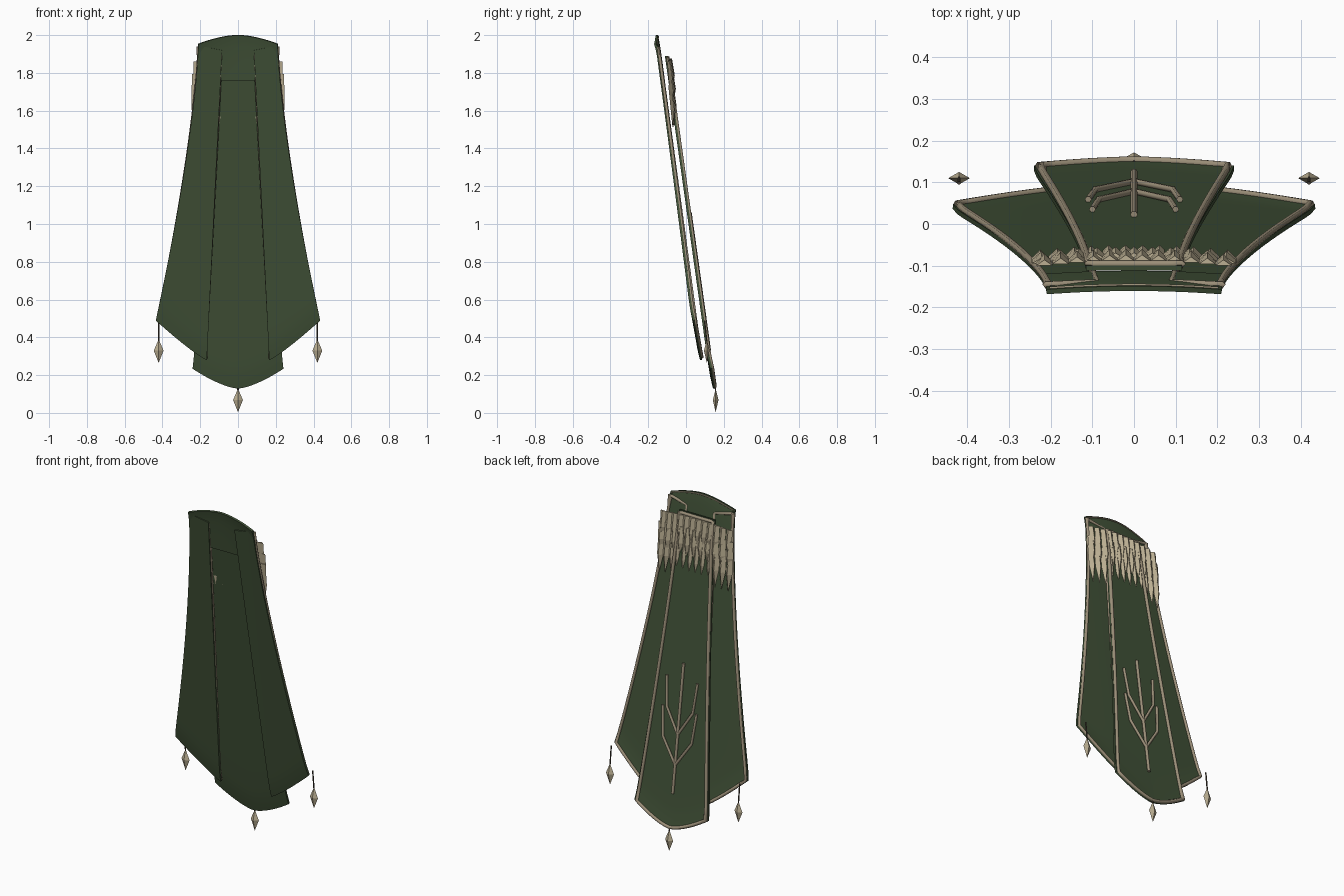
import bpy, bmesh, math
from mathutils import Vector

if "Cube" in bpy.data.objects:
    bpy.data.objects.remove(bpy.data.objects["Cube"])


def material(name, rgb):
    m = bpy.data.materials.new(name)
    m.diffuse_color = (*rgb, 1)
    m.use_nodes = True
    m.node_tree.nodes["Principled BSDF"].inputs["Base Color"].default_value = m.diffuse_color
    return m


GREEN = material("green_cloth", (0.052, 0.082, 0.038))
TRIM = material("tan_trim", (0.33, 0.275, 0.19))
BONE = material("pale_feather", (0.50, 0.43, 0.29))
CORD = material("dark_cord", (0.07, 0.055, 0.04))


def finish(name, bm, mat, smooth=None, thick=0):
    me = bpy.data.meshes.new(name)
    bm.to_mesh(me)
    bm.free()
    ob = bpy.data.objects.new(name, me)
    bpy.context.collection.objects.link(ob)
    me.materials.append(mat)
    bpy.ops.object.select_all(action='DESELECT')
    ob.select_set(True)
    bpy.context.view_layer.objects.active = ob
    if thick:
        mod = ob.modifiers.new("thickness", 'SOLIDIFY')
        mod.thickness, mod.offset = thick, 0
        bpy.ops.object.modifier_apply(modifier=mod.name)
    if smooth:
        bpy.ops.object.shade_smooth_by_angle(angle=math.radians(smooth))
    return ob


def sheet(name, f, nu, nv, flip=False):
    """Cloth panel from a surface function of u (across) and v (down)."""
    bm = bmesh.new()
    g = [[bm.verts.new(f(i / nu, j / nv)) for j in range(nv + 1)] for i in range(nu + 1)]
    for i in range(nu):
        for j in range(nv):
            q = [g[i][j], g[i + 1][j], g[i + 1][j + 1], g[i][j + 1]]
            bm.faces.new(q[::-1] if flip else q)
    return finish(name, bm, GREEN, 40, 0.012)


def add_tube(bm, pts, r, n=6, closed=False):
    pts = [Vector(p) for p in pts]
    m = len(pts)
    rings = []
    for k, p in enumerate(pts):
        a = pts[(k - 1) % m] if closed or k else p
        b = pts[(k + 1) % m] if closed or k < m - 1 else p
        t = (b - a).normalized()
        s = t.cross(Vector((0, 1, 0))).normalized()
        if s.length < 0.5:
            s = Vector((1, 0, 0))
        w = s.cross(t)
        # widen at corners so the band keeps its width
        d = (b - p).normalized() if b != p else t
        k2 = min(1 / max(abs(d.dot(t)), 0.5), 1.6)
        rings.append([bm.verts.new(p + r * (s * k2 * math.cos(c) + w * math.sin(c)))
                      for c in (2 * math.pi * i / n for i in range(n))])
    for k in range(m if closed else m - 1):
        A, B = rings[k], rings[(k + 1) % m]
        for i in range(n):
            bm.faces.new((A[i], A[(i + 1) % n], B[(i + 1) % n], B[i]))
    if not closed:
        bm.faces.new(rings[0][::-1])
        bm.faces.new(rings[-1])
    bmesh.ops.recalc_face_normals(bm, faces=bm.faces)


def tube(name, pts, r, mat, closed=False):
    bm = bmesh.new()
    add_tube(bm, pts, r, 6, closed)
    return finish(name, bm, mat, 65)


def border(f, eu, ev, nu, nv, lift):
    """Closed loop just inside the panel edge, lifted off the back."""
    us = [eu + (1 - 2 * eu) * i / nu for i in range(nu + 1)]
    vs = [ev + (1 - 2 * ev) * j / nv for j in range(nv + 1)]
    uv = [(us[0], v) for v in vs] + [(u, vs[-1]) for u in us[1:]]
    uv += [(us[-1], v) for v in vs[-2::-1]] + [(u, vs[0]) for u in us[-2:0:-1]]
    return [Vector(f(u, v)) + Vector((0, lift, 0)) for u, v in uv]


# Surfaces
def centre_y(z):
    return -0.10 - (z - 1.85) * 0.14


def centre(u, v):
    s = 2 * u - 1
    zb = 0.13 + 0.105 * abs(s) ** 1.5
    z = 1.89 + (zb - 1.89) * v
    x = s * (0.115 + 0.125 * v ** 1.3)
    return (x, centre_y(z) + 0.008 * v ** 40, z)


def side(sign):
    def f(u, v):
        zt = 1.92 + 0.025 * u
        zb = 0.28 + 0.21 * u ** 1.15
        z = zt + (zb - zt) * v
        xi = 0.085 + 0.08 * v
        xo = 0.21 + 0.225 * v ** 1.4
        x = xi + (xo - xi) * u
        y = -0.156 + (1.97 - z) * 0.136 - 0.06 * x * x + 0.008 * v ** 40
        return (sign * x, y, z)
    return f


def collar(u, v):
    s = 2 * u - 1
    zt = 2.0 - 0.047 * abs(s) ** 1.7
    z = zt + (1.76 - zt) * v
    x = s * (0.21 + 0.01 * v)
    return (x, -0.155 + 0.037 * v ** 0.8 - 0.008 * s * s, z)


# Cloth panels and their borders
sheet("centre_panel", centre, 20, 28)
tube("centre_trim", border(centre, 0.03, 0.006, 16, 24, 0.008), 0.010, TRIM, True)
for sgn, tag in ((1, "right"), (-1, "left")):
    f = side(sgn)
    sheet(tag + "_panel", f, 10, 28, sgn < 0)
    tube(tag + "_trim", border(f, 0.035, 0.006, 10, 24, 0.008), 0.009, TRIM, True)
sheet("collar", collar, 20, 8)
tube("collar_trim", [Vector(collar(0.02 + 0.96 * i / 16, 0.03)) + Vector((0, 0.006, 0))
                     for i in range(17)], 0.004, TRIM)

# Branch embroidery on the back
bm = bmesh.new()


def on_back(x, z):
    return (x, centre_y(z) + 0.012, z)


add_tube(bm, [on_back(0, 0.33), on_back(0, 1.06)], 0.009)
for z0, w, tip in ((0.49, 0.11, 0.80), (0.66, 0.10, 0.97)):
    for sgn in (1, -1):
        add_tube(bm, [on_back(0, z0), on_back(sgn * w * 0.85, z0 + 0.14),
                      on_back(sgn * w, tip)], 0.008)
finish("branch_embroidery", bm, TRIM, 65)


# Feather mantle: three overlapping rows of ridged, pointed plates
def add_feather(bm, x, y, z, w, length, tilt):
    def P(a, b, d):
        return bm.verts.new((x + a, y + tilt * b + d, z - b))
    h = w / 2
    back = [P(-h, 0, 0), P(h, 0, 0), P(h, length * 0.55, 0),
            P(0, length, 0), P(-h, length * 0.55, 0)]
    top, mid = P(0, 0, 0.014), P(0, length * 0.55, 0.020)
    L0, R0, R1, T, L1 = back
    bm.faces.new(back)
    for q in ((L0, top, mid, L1), (top, R0, R1, mid), (L1, mid, T), (mid, R1, T), (L0, R0, top)):
        bm.faces.new(q)


bm = bmesh.new()
for row, (z, length, half, y) in enumerate(((1.75, 0.23, 0.225, -0.082),
                                            (1.81, 0.17, 0.222, -0.083),
                                            (1.875, 0.16, 0.215, -0.088))):
    n = 12 if row != 1 else 11
    for i in range(n):
        s = -1 + 2 * i / (n - 1)
        add_feather(bm, s * half, y - 0.012 * s * s, z - 0.015 * s * s,
                    2 * half / (n - 1) * 1.02, length, 0.10)
bmesh.ops.recalc_face_normals(bm, faces=bm.faces)
finish("feather_mantle", bm, BONE)


# Hanging pendants
def pendant(name, x, y, z):
    bm = bmesh.new()
    ring = [bm.verts.new((x + a, y + b, z)) for a, b in
            ((0.026, 0), (0, 0.015), (-0.026, 0), (0, -0.015))]
    top, bot = bm.verts.new((x, y, z + 0.06)), bm.verts.new((x, y, z - 0.065))
    for i in range(4):
        a, b = ring[i], ring[(i + 1) % 4]
        bm.faces.new((a, b, top))
        bm.faces.new((b, a, bot))
    finish(name, bm, BONE)


pendant("centre_pendant", 0, 0.157, 0.068)
tube("centre_cord", [(0, 0.157, 0.12), (0, 0.150, 0.15)], 0.004, CORD)
for sgn, tag in ((1, "right"), (-1, "left")):
    pendant(tag + "_pendant", sgn * 0.42, 0.11, 0.33)
    tube(tag + "_cord", [(sgn * 0.42, 0.11, 0.38), (sgn * 0.42, 0.098, 0.49)], 0.004, CORD)
